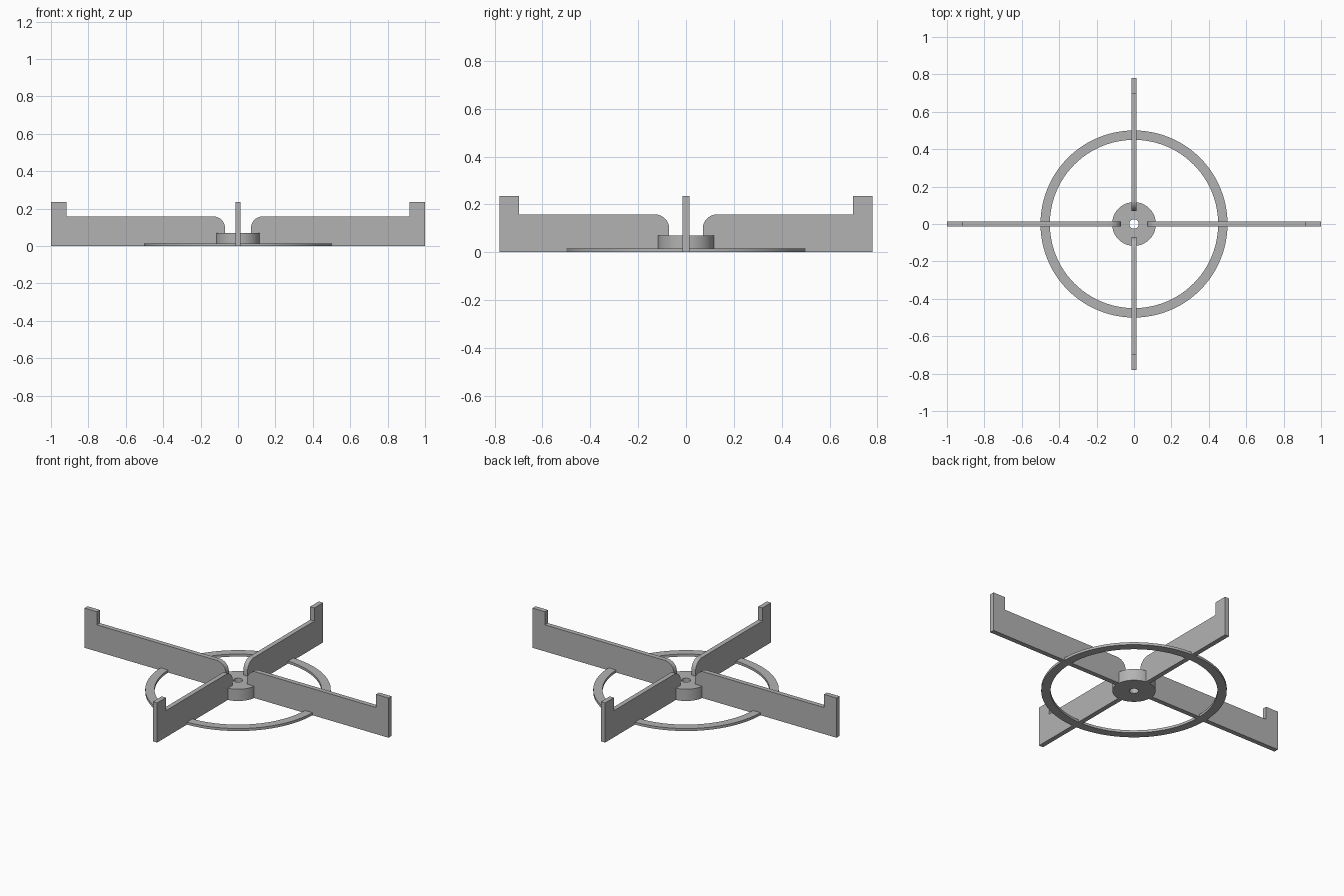
import bpy, bmesh, math
from mathutils import Matrix

cube = bpy.data.objects.get("Cube")
if cube:
    bpy.data.objects.remove(cube, do_unlink=True)

GREY = (0.45, 0.45, 0.45, 1)
grey = bpy.data.materials.new("plain grey")
grey.use_nodes = True
grey.diffuse_color = GREY
grey.node_tree.nodes["Principled BSDF"].inputs["Base Color"].default_value = GREY


def finish(name, bm, smooth=True):
    bmesh.ops.recalc_face_normals(bm, faces=bm.faces)
    mesh = bpy.data.meshes.new(name)
    bm.to_mesh(mesh)
    bm.free()
    mesh.materials.append(grey)
    obj = bpy.data.objects.new(name, mesh)
    bpy.context.collection.objects.link(obj)
    if smooth:
        bpy.ops.object.select_all(action="DESELECT")
        obj.select_set(True)
        bpy.context.view_layer.objects.active = obj
        bpy.ops.object.shade_smooth_by_angle(angle=math.radians(30))
    return obj


def annulus(name, inner, outer, height, segments):
    """Revolve a rectangular section about the z axis."""
    bm = bmesh.new()
    section = [(inner, 0), (outer, 0), (outer, height), (inner, height)]
    verts = [bm.verts.new((r, 0, z)) for r, z in section]
    edges = [bm.edges.new((verts[i], verts[(i + 1) % 4])) for i in range(4)]
    bmesh.ops.spin(bm, geom=verts + edges, cent=(0, 0, 0), axis=(0, 0, 1),
                   angle=math.tau, steps=segments, use_merge=True)
    bmesh.ops.remove_doubles(bm, verts=bm.verts, dist=1e-5)
    return finish(name, bm)


def arm(name, length, turn):
    """Upright plate with a rounded inner top corner and a raised tip."""
    inner, body, top, tip, radius, thick = 0.07, 0.158, 0.236, 0.082, 0.06, 0.028
    profile = [(inner, 0), (length, 0), (length, top),
               (length - tip, top), (length - tip, body)]
    for i in range(13):
        a = math.pi / 2 * (1 + i / 12)
        profile.append((inner + radius + radius * math.cos(a),
                        body - radius + radius * math.sin(a)))
    bm = bmesh.new()
    face = bm.faces.new([bm.verts.new((x, -thick / 2, z)) for x, z in profile])
    side = bmesh.ops.extrude_face_region(bm, geom=[face])
    moved = [v for v in side["geom"] if isinstance(v, bmesh.types.BMVert)]
    bmesh.ops.translate(bm, verts=moved, vec=(0, thick, 0))
    bm.transform(Matrix.Rotation(turn, 4, "Z"))
    return finish(name, bm)


# Central hub with its bore, and the flat bracing ring
annulus("hub", 0.025, 0.117, 0.07, 64)
annulus("brace_ring", 0.45, 0.5, 0.015, 96)

# Long arms run left to right, shorter ones front to back
for i, (name, length) in enumerate([("left_arm", 1), ("back_arm", 0.78),
                                    ("right_arm", 1), ("front_arm", 0.78)]):
    arm(name, length, i * math.pi / 2)
